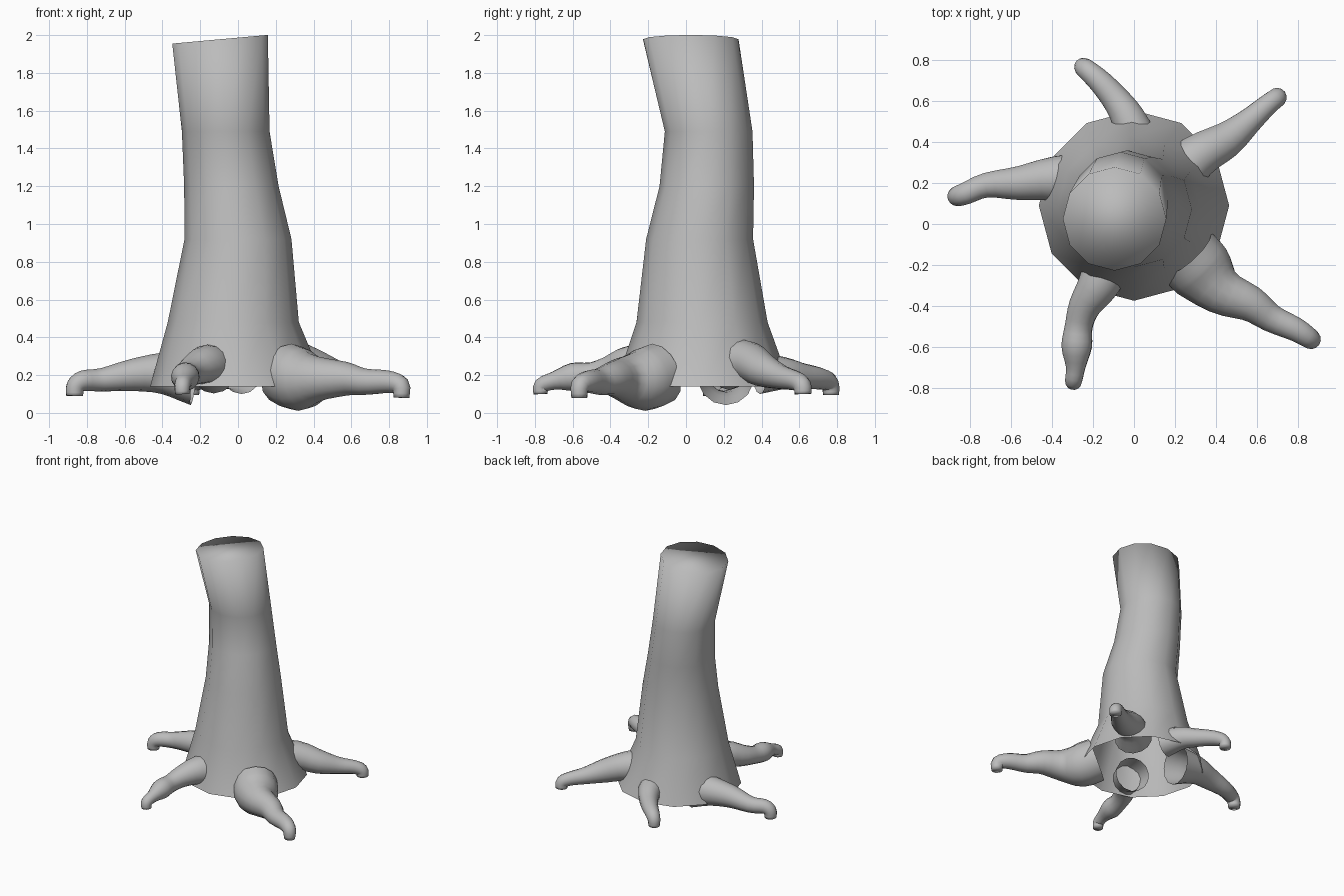
import bpy, bmesh, math
from mathutils import Vector

cube = bpy.data.objects.get("Cube")
if cube:
    bpy.data.objects.remove(cube, do_unlink=True)

GREY = (0.5, 0.5, 0.5, 1)
bark = bpy.data.materials.new("grey_bark")
bark.use_nodes = True
bark.diffuse_color = GREY
bark.node_tree.nodes["Principled BSDF"].inputs["Base Color"].default_value = GREY


def loft(name, rings, cap):
    """Skin a list of point rings, open at the first and capped at the last."""
    bm = bmesh.new()
    loops = [[bm.verts.new(p) for p in ring] for ring in rings]
    n = len(loops[0])
    for a, b in zip(loops, loops[1:]):
        for i in range(n):
            j = (i + 1) % n
            bm.faces.new((a[i], a[j], b[j], b[i]))
    if cap:
        bm.faces.new(loops[-1])
    for f in bm.faces:
        f.smooth = True
    mesh = bpy.data.meshes.new(name)
    bm.to_mesh(mesh)
    bm.free()
    mesh.materials.append(bark)
    obj = bpy.data.objects.new(name, mesh)
    bpy.context.collection.objects.link(obj)
    return obj


def circle(centre, u, v, r, n):
    return [centre + r * (u * math.cos(t) + v * math.sin(t))
            for t in (2 * math.pi * i / n for i in range(n))]


def spline(a, b, c, d, t):
    """Catmull-Rom point between b and c."""
    return 0.5 * (2 * b + (c - a) * t + (2 * a - 5 * b + 4 * c - d) * t * t
                  + (3 * b - a - 3 * c + d) * t ** 3)


def root(name, points, steps=3, n=14):
    """Tapering tube through (x, y, z, radius) points with a rounded tip."""
    pts = [Vector(p) for p in points]
    ext = [2 * pts[0] - pts[1]] + pts + [2 * pts[-1] - pts[-2]]
    path = [spline(*ext[i:i + 4], k / steps)
            for i in range(len(pts) - 1) for k in range(steps)] + [pts[-1]]
    rings = []
    u = Vector((0, 0, 1))
    for i, p in enumerate(path):
        d = (path[min(i + 1, len(path) - 1)].xyz - path[max(i - 1, 0)].xyz).normalized()
        u = (u - d * u.dot(d)).normalized()
        rings.append(circle(p.xyz, u, d.cross(u), p.w, n))
    return loft(name, rings, True)


# Trunk: leaning twelve-sided rings (x, y, z, radius, tilt)
trunk_rings = []
for x, y, z, r, tilt in ((0, .09, .14, .465, 0), (-.025, .085, .48, .347, 0),
                         (0, .072, .92, .283, 0), (-.035, .11, 1.2, .25, 0),
                         (-.065, .12, 1.49, .232, 0), (-.095, .025, 1.978, .253, .09)):
    trunk_rings.append(circle(Vector((x, y, z)), Vector((1, 0, tilt)), Vector((0, 1, 0)), r, 12))
loft("trunk", trunk_rings, True)

# Five spreading roots, each hooking down at the tip
root("right_root", [(-.23, .21, .19, .15), (-.4, .22, .21, .11), (-.56, .2, .2, .085),
                    (-.72, .19, .175, .062), (-.82, .15, .17, .055), (-.86, .137, .14, .05),
                    (-.865, .135, .09, .045)])
root("back_left_root", [(.19, .22, .26, .14), (.31, .33, .27, .11), (.45, .41, .225, .09),
                        (.56, .5, .19, .065), (.65, .58, .17, .052), (.695, .615, .145, .048),
                        (.7, .62, .1, .045)])
root("back_root", [(.02, .39, .21, .11), (-.03, .52, .21, .085), (-.09, .61, .195, .07),
                   (-.16, .69, .185, .06), (-.22, .745, .17, .052), (-.245, .765, .14, .047),
                   (-.247, .768, .095, .042)])
root("front_right_root", [(-.12, -.16, .23, .13), (-.17, -.29, .255, .105), (-.24, -.4, .225, .08),
                          (-.27, -.5, .2, .068), (-.28, -.6, .19, .075), (-.285, -.7, .17, .048),
                          (-.295, -.765, .145, .042), (-.295, -.77, .1, .038)])
root("front_left_root", [(.25, -.14, .21, .165), (.33, -.23, .175, .165), (.43, -.33, .18, .118),
                         (.57, -.39, .18, .09), (.67, -.46, .165, .07), (.79, -.515, .165, .06),
                         (.86, -.56, .145, .05), (.865, -.565, .08, .042)])
